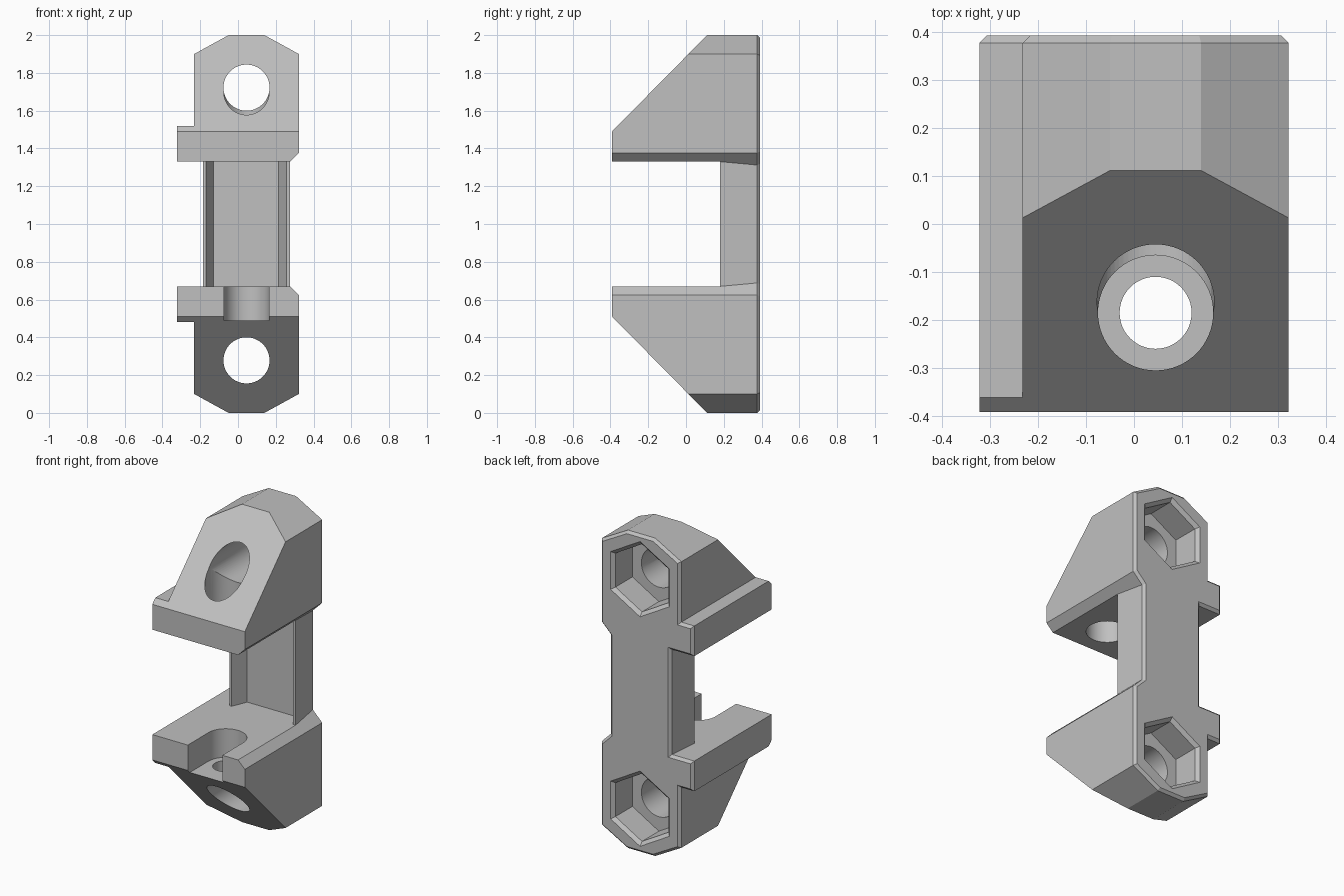
import bpy
import bmesh
from math import sin, cos, pi, radians
from mathutils import Vector

default = bpy.data.objects.get("Cube")
if default:
    bpy.data.objects.remove(default, do_unlink=True)

CX = 0.045          # centre line of the body
HOLE_Z = 1.722      # height of the upper bolt hole
HOLE_Y = -0.185     # position of the vertical holes


def loft(name, rings):
    """Closed solid skinned through rings that share a point count."""
    bm = bmesh.new()
    loops = [[bm.verts.new(p) for p in ring] for ring in rings]
    n = len(loops[0])
    for a, b in zip(loops, loops[1:]):
        for i in range(n):
            j = (i + 1) % n
            bm.faces.new((a[i], a[j], b[j], b[i]))
    bm.faces.new(loops[0])
    bm.faces.new(loops[-1])
    bmesh.ops.recalc_face_normals(bm, faces=bm.faces)
    mesh = bpy.data.meshes.new(name)
    bm.to_mesh(mesh)
    bm.free()
    obj = bpy.data.objects.new(name, mesh)
    bpy.context.collection.objects.link(obj)
    return obj


def along_x(pts, x):
    return [(x, a, b) for a, b in pts]


def along_y(pts, y):
    return [(a, y, b) for a, b in pts]


def along_z(pts, z):
    return [(a, b, z) for a, b in pts]


def arc(cx, cy, r, n, start=0.0, sweep=2 * pi):
    return [(cx + r * cos(start + sweep * i / n), cy + r * sin(start + sweep * i / n))
            for i in range(n)]


def flip(pts):
    return [(a, 2 - b) for a, b in pts]


def outline(h):
    """Front silhouette, with a column of half width h."""
    half = [(CX + h, 1.1 + h), (0.322, 1.377), (0.322, 1.9), (0.14, 2), (-0.05, 2),
            (-0.232, 1.9), (-0.232, 1.52), (-0.322, 1.52), (-0.322, 1.33), (CX - h, 1.33)]
    return half + flip(half)[::-1]


def inset(pts, w):
    """Move every edge of a polygon inward by w."""
    pts = [Vector(p) for p in pts]
    out = []
    for i, p in enumerate(pts):
        d1 = (p - pts[i - 1]).normalized()
        d2 = (pts[(i + 1) % len(pts)] - p).normalized()
        n1, n2 = Vector((-d1.y, d1.x)), Vector((-d2.y, d2.x))
        out.append(tuple(p + (n1 + n2) * w / (1 + n1.dot(n2))))
    return out


# Body with tapered column and chamfered back edge
wide, narrow = outline(0.23), outline(0.212)
body = loft("clamp_body", [along_y(wide, -0.392), along_y(wide, 0.18),
                           along_y(narrow, 0.377), along_y(inset(narrow, 0.016), 0.393)])

cutters = []

# Open gap between the jaws, with the shallow channel down the column
gap = [(-1, -1), (1, -1), (1, 0.18), (CX + 0.212, 0.18), (CX + 0.17, 0.277),
       (CX - 0.175, 0.277), (CX - 0.215, 0.18), (-1, 0.18)]
cutters.append(loft("gap_cutter", [along_z(gap, 0.67), along_z(gap, 1.33)]))

# Sloped front, bolt hole and nut pocket, the same at both ends
slope = [(-0.492, 1.388), (0.21, 2.1), (-0.492, 2.1)]
bolt = arc(CX, HOLE_Z, 0.122, 64)


def hexagon(r):
    return arc(CX, HOLE_Z, r, 6, pi / 2)


for side, place in (("upper", list), ("lower", flip)):
    cutters.append(loft(side + "_slope_cutter",
                        [along_x(place(slope), x) for x in (-1, 1)]))
    cutters.append(loft(side + "_bolt_cutter",
                        [along_y(place(bolt), y) for y in (-1, 0.3)]))
    cutters.append(loft(side + "_nut_cutter",
                        [along_y(place(hexagon(r)), y)
                         for y, r in ((0.205, 0.213), (0.373, 0.213), (0.413, 0.261))]))

# Vertical holes: wide above, open slot and narrow hole below
wide_hole = arc(CX, HOLE_Y, 0.12, 64)
small_hole = arc(CX, HOLE_Y, 0.075, 48)
slot = arc(CX, HOLE_Y, 0.12, 32, 0, pi) + [(CX - 0.12, HOLE_Y), (CX - 0.12, -0.6),
                                           (CX + 0.12, -0.6)]
cutters.append(loft("wide_hole_cutter", [along_z(wide_hole, z) for z in (1.2, 2.2)]))
cutters.append(loft("slot_cutter", [along_z(slot, z) for z in (0.49, 0.8)]))
cutters.append(loft("small_hole_cutter", [along_z(small_hole, z) for z in (-0.2, 0.6)]))

# Cut everything out of the body
bpy.ops.object.select_all(action='DESELECT')
bpy.context.view_layer.objects.active = body
body.select_set(True)
for cutter in cutters:
    mod = body.modifiers.new(cutter.name, 'BOOLEAN')
    mod.operation = 'DIFFERENCE'
    mod.solver = 'EXACT'
    mod.object = cutter
    bpy.ops.object.modifier_apply(modifier=mod.name)
for cutter in cutters:
    bpy.data.objects.remove(cutter, do_unlink=True)

# Single grey material
grey = bpy.data.materials.new("light_grey")
grey.use_nodes = True
color = (0.53, 0.53, 0.53, 1)
grey.diffuse_color = color
grey.node_tree.nodes["Principled BSDF"].inputs["Base Color"].default_value = color
body.data.materials.clear()
body.data.materials.append(grey)
for poly in body.data.polygons:
    poly.material_index = 0

bpy.ops.object.shade_smooth_by_angle(angle=radians(20))
